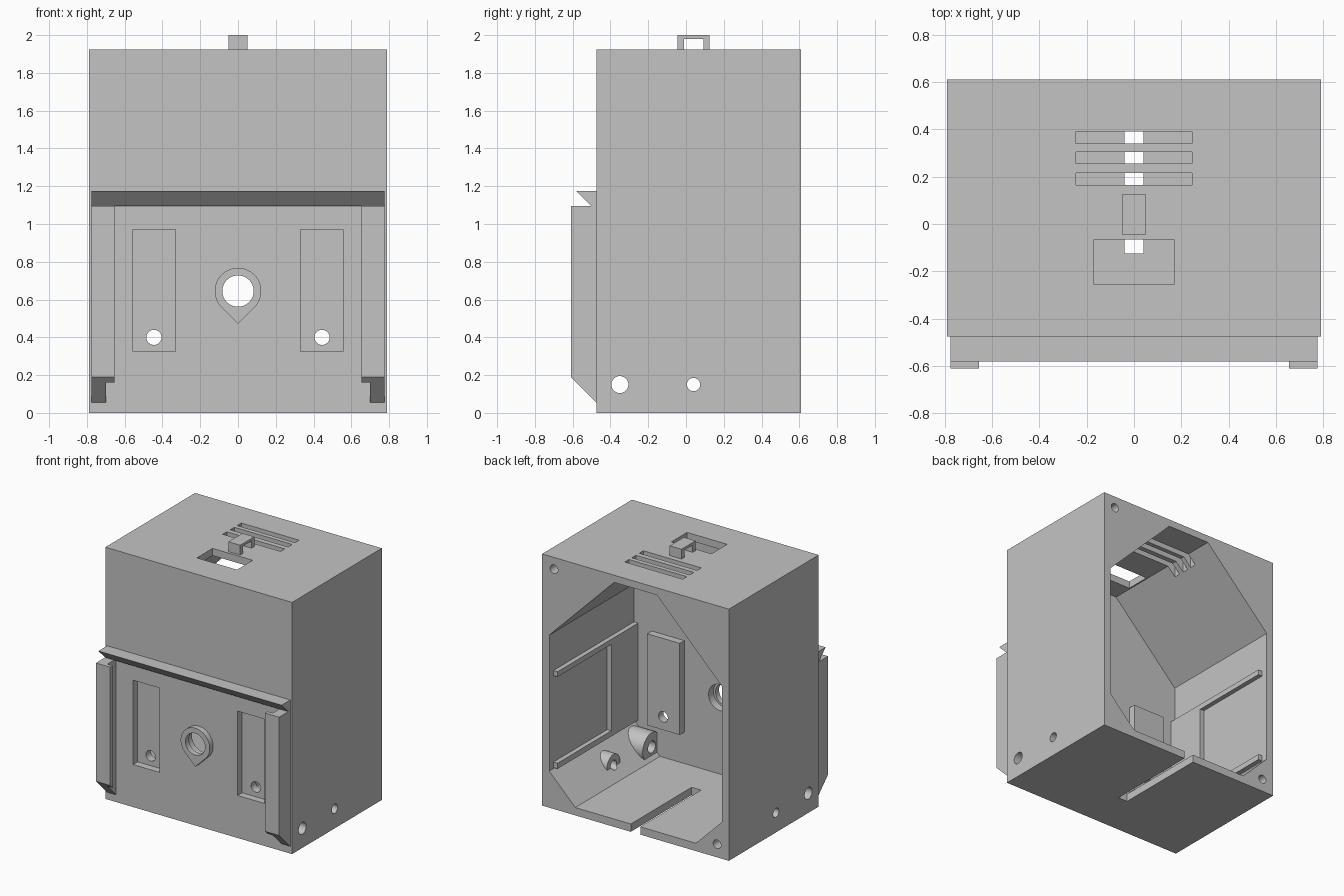
import bpy, bmesh, math
from mathutils import Vector

cube = bpy.data.objects.get("Cube")
if cube:
    bpy.data.objects.remove(cube, do_unlink=True)

grey = bpy.data.materials.new("plain_grey")
grey.use_nodes = True
COLOUR = (0.55, 0.55, 0.55, 1)
grey.diffuse_color = COLOUR
grey.node_tree.nodes["Principled BSDF"].inputs["Base Color"].default_value = COLOUR

ORDER = {"x": lambda u, v, w: (w, u, v),
         "y": lambda u, v, w: (u, w, v),
         "z": lambda u, v, w: (u, v, w)}


def prism(name, axis, points, a, b):
    """Extrude a 2D outline along an axis from a to b."""
    bm = bmesh.new()
    place = ORDER[axis]
    low = [bm.verts.new(place(u, v, a)) for u, v in points]
    high = [bm.verts.new(place(u, v, b)) for u, v in points]
    bm.faces.new(low)
    bm.faces.new(high)
    n = len(points)
    for i in range(n):
        j = (i + 1) % n
        bm.faces.new((low[i], low[j], high[j], high[i]))
    bmesh.ops.recalc_face_normals(bm, faces=bm.faces)
    mesh = bpy.data.meshes.new(name)
    bm.to_mesh(mesh)
    bm.free()
    mesh.materials.append(grey)
    obj = bpy.data.objects.new(name, mesh)
    bpy.context.collection.objects.link(obj)
    return obj


def rect(u0, u1, v0, v1):
    return [(u0, v0), (u1, v0), (u1, v1), (u0, v1)]


def circle(u, v, r, start=0, sweep=360, n=40):
    angles = [math.radians(start + sweep * i / n) for i in range(n)]
    return [(u + r * math.cos(t), v + r * math.sin(t)) for t in angles]


def combine(target, operation, axis, points, a, b):
    """Apply one boolean with a temporary prism."""
    tool = prism("tool", axis, points, a, b)
    mod = target.modifiers.new("boolean", "BOOLEAN")
    mod.operation = operation
    mod.solver = "EXACT"
    mod.object = tool
    graph = bpy.context.evaluated_depsgraph_get()
    mesh = bpy.data.meshes.new_from_object(target.evaluated_get(graph))
    target.modifiers.clear()
    target.data = mesh
    bpy.data.objects.remove(tool, do_unlink=True)


def add(*args):
    combine(shell, "UNION", *args)


def cut(*args):
    combine(shell, "DIFFERENCE", *args)


FRONT, BACK, TOP, INNER = -0.475, 0.61, 1.925, -0.415

# Housing with an eight-sided cavity open at the back
shell = prism("housing", "z", rect(-0.79, 0.79, FRONT, BACK), 0, TOP)
half = [(0.51, 0.06), (0.73, 0.28), (0.73, 1.32), (0.18, 1.87)]
cut("y", half + [(-x, z) for x, z in reversed(half)], INNER, 0.8)

# Inner side guides, pocket backs and screw bosses
guide = [(0.56, 1.03), (0.56, 0.99), (-0.09, 0.99), (-0.09, 0.33),
         (0.56, 0.33), (0.56, 0.287), (-0.44, 0.287), (-0.44, 1.03)]
bolts = [(-0.35, 0.045, 0.11, 0.535), (0.04, 0.035, 0.08, 0.585)]
for s in (1, -1):
    add("x", guide, s * 0.695, s * 0.76)
    add("y", rect(s * 0.305, s * 0.58, 0.3, 1.0), -0.44, -0.36)
    for y, hole, boss, end in bolts:
        add("x", circle(y, 0.15, boss), s * end, s * 0.77)

# Front pockets with screw holes
for s in (1, -1):
    cut("y", rect(s * 0.33, s * 0.555, 0.325, 0.97), -0.6, -0.42)
    cut("y", circle(s * 0.445, 0.4, 0.04), -0.5, -0.3)

# Bolt holes through both sides, and the central opening
for y, hole, boss, end in bolts:
    cut("x", circle(y, 0.15, hole), -1, 1)
cut("y", circle(0, 0.645, 0.1), -0.6, -0.3)

# Blind holes in the rear rim
for x, z in ((0.69, 1.835), (-0.69, 0.1)):
    cut("y", circle(x, z, 0.033), 0.3, 0.7)

# Vents and window in the top, cable slot in the floor
for y in (0.19, 0.28, 0.365):
    cut("z", rect(-0.245, 0.245, y - 0.025, y + 0.025), 1.7, 2.1)
cut("z", rect(-0.17, 0.17, -0.255, -0.065), 1.7, 2.1)
cut("z", rect(-0.04, 0.04, -0.125, 0.8), -0.1, 0.1)

# Teardrop collar around the central opening
drop = circle(0, 0.645, 0.123, -45, 270) + [(-0.087, 0.558), (0, 0.473)]
collar = prism("teardrop_collar", "y", drop, -0.517, FRONT)
combine(collar, "DIFFERENCE", "y", circle(0, 0.645, 0.083), -0.7, -0.4)

# Undercut ledge across the front
prism("front_ledge", "x", [(FRONT, 1.175), (-0.58, 1.175), (-0.5, 1.095),
                           (FRONT, 1.095)], -0.775, 0.775)

# Lipped side rails with sloped lower ends
for s, side in ((1, "left"), (-1, "right")):
    section = [(0.775, FRONT), (0.775, -0.61), (0.655, -0.61), (0.655, -0.58),
               (0.7, -0.58), (0.7, FRONT)]
    rail = prism(side + "_rail", "z", [(s * x, y) for x, y in section], 0, 1.095)
    bm = bmesh.new()
    bm.from_mesh(rail.data)
    bmesh.ops.bisect_plane(bm, geom=bm.verts[:] + bm.edges[:] + bm.faces[:],
                           plane_co=Vector((0, FRONT, 0.055)),
                           plane_no=Vector((0, -1, -1)), clear_outer=True)
    rim = [e for e in bm.edges if e.is_boundary]
    bmesh.ops.contextual_create(bm, geom=rim)
    bmesh.ops.recalc_face_normals(bm, faces=bm.faces)
    bm.to_mesh(rail.data)
    bm.free()

# Hanging loop on the top
prism("top_loop", "x", [(-0.045, TOP), (-0.045, 2.0), (0.125, 2.0), (0.125, TOP),
                        (0.092, TOP), (0.092, 1.98), (-0.01, 1.98), (-0.01, TOP)],
      -0.05, 0.05)

# Smooth the round walls and keep the corners sharp
bpy.ops.object.select_all(action="DESELECT")
for obj in (shell, collar):
    obj.select_set(True)
bpy.context.view_layer.objects.active = shell
bpy.ops.object.shade_smooth_by_angle(angle=math.radians(30))
